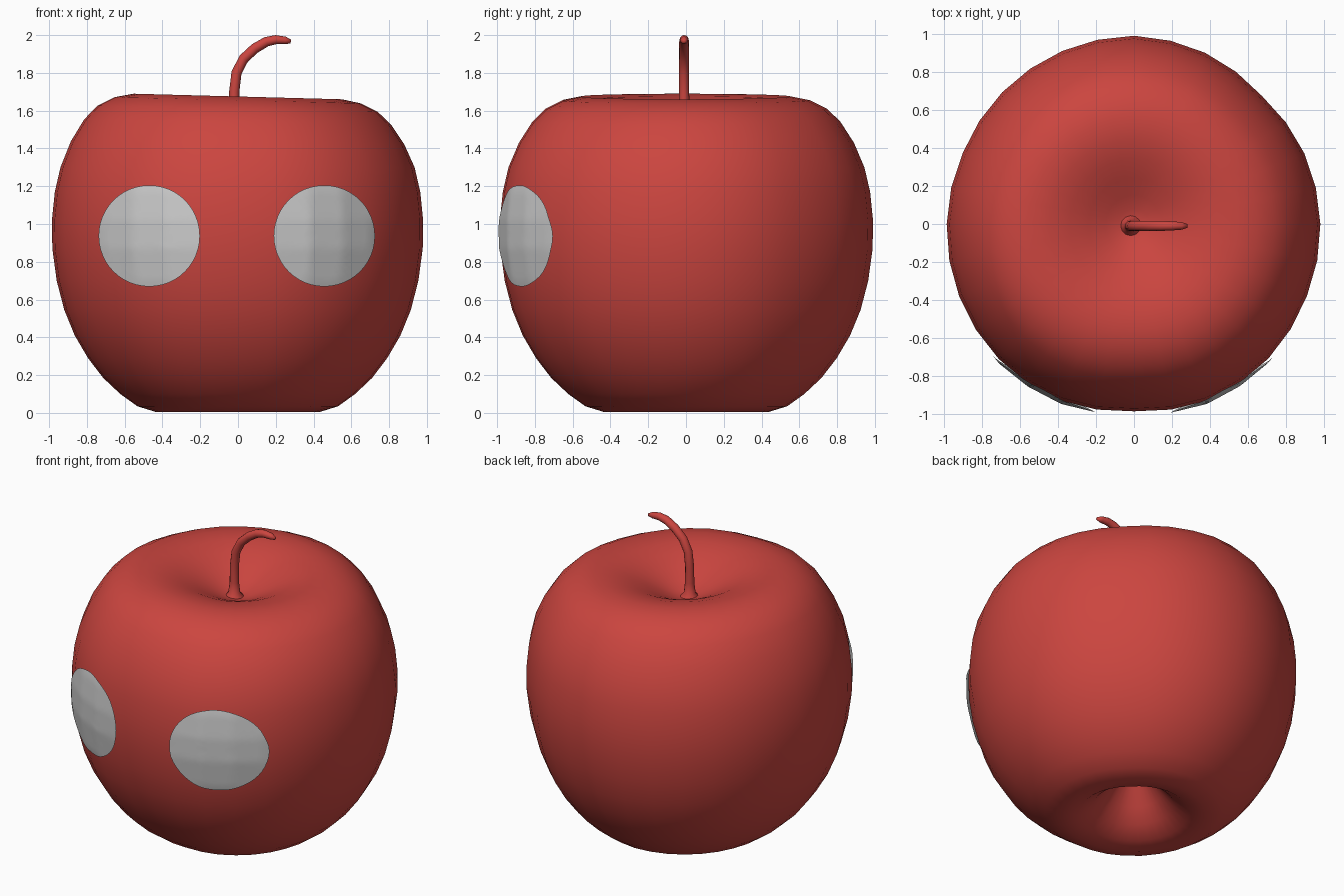
import bpy, bmesh, math
from mathutils import Vector
from mathutils.bvhtree import BVHTree

if "Cube" in bpy.data.objects:
    bpy.data.objects.remove(bpy.data.objects["Cube"])

red = bpy.data.materials.new("red_skin")
red.diffuse_color = (0.6, 0.06, 0.05, 1)
red.use_nodes = True
red.node_tree.nodes["Principled BSDF"].inputs["Base Color"].default_value = red.diffuse_color


def finish(bm, name, mat=None):
    me = bpy.data.meshes.new(name)
    bm.to_mesh(me)
    ob = bpy.data.objects.new(name, me)
    bpy.context.collection.objects.link(ob)
    for p in me.polygons:
        p.use_smooth = True
    if mat:
        me.materials.append(mat)
    return ob


# Apple body: profile from the bottom hollow, over the outside, into the top dip
PROFILE = [(0.05, 0.32), (0.1, 0.26), (0.17, 0.16), (0.24, 0.08), (0.33, 0.02),
           (0.43, 0.004), (0.53, 0.035), (0.62, 0.1), (0.71, 0.185), (0.79, 0.29),
           (0.86, 0.41), (0.915, 0.545), (0.955, 0.7), (0.978, 0.87), (0.98, 1.02),
           (0.965, 1.17), (0.935, 1.3), (0.88, 1.43), (0.81, 1.54), (0.74, 1.61),
           (0.65, 1.655), (0.55, 1.675), (0.44, 1.664), (0.34, 1.635),
           (0.24, 1.59), (0.15, 1.545), (0.08, 1.515), (0.03, 1.505)]
# Widest radius every 22.5 degrees, giving a slightly lumpy outline
LUMPS = [0.98, 0.97, 0.952, 0.975, 0.99, 0.985, 0.98, 0.975,
         0.985, 0.995, 1.005, 1.005, 0.985, 1.005, 1.0, 0.985]
SIDES = 32

bm = bmesh.new()
rings = []
for r, z in PROFILE:
    ring = []
    for i in range(SIDES):
        a = 2 * math.pi * i / SIDES
        k = (LUMPS[i // 2] + LUMPS[((i + 1) // 2) % 16]) / 2 / 0.98
        x, y = r * k * math.cos(a), r * k * math.sin(a)
        tilt = -0.025 * x * max(0, z - 1.3) / 0.35
        ring.append(bm.verts.new((x, y, z + tilt)))
    rings.append(ring)
for lo, hi in zip(rings, rings[1:]):
    for i in range(SIDES):
        j = (i + 1) % SIDES
        bm.faces.new((lo[i], lo[j], hi[j], hi[i]))
bm.faces.new(rings[0][::-1])
bm.faces.new(rings[-1])
bm.normal_update()
tree = BVHTree.FromBMesh(bm)
finish(bm, "apple_body", red)
bm.free()


# Round eye patches draped over the front of the body
def eye_patch(name, cx, cz=0.937, radius=0.268, n=48, steps=10):
    bm = bmesh.new()

    def drape(x, z):
        hit = tree.ray_cast(Vector((x, -3, z)), Vector((0, 1, 0)))[0]
        y = hit.y - 0.016 / max(0.5, abs(hit.y))
        return bm.verts.new((x, y, z))

    centre = drape(cx, cz)
    prev = None
    for s in range(1, steps + 1):
        r = radius * s / steps
        ring = [drape(cx + r * math.cos(2 * math.pi * i / n),
                      cz + r * math.sin(2 * math.pi * i / n)) for i in range(n)]
        for i in range(n):
            j = (i + 1) % n
            if prev:
                bm.faces.new((prev[i], ring[i], ring[j], prev[j]))
            else:
                bm.faces.new((centre, ring[i], ring[j]))
        prev = ring
    finish(bm, name)
    bm.free()


eye_patch("left_eye_patch", -0.47)
eye_patch("right_eye_patch", 0.457)

# Curved stem, flared where it meets the dip and thin at the tip
STEM = [(-0.02, 1.49, 0.07), (-0.02, 1.53, 0.036), (-0.02, 1.6, 0.028), (-0.02, 1.7, 0.027),
        (-0.008, 1.8, 0.027), (0.03, 1.875, 0.027), (0.09, 1.93, 0.027),
        (0.15, 1.965, 0.026), (0.2, 1.976, 0.024), (0.25, 1.972, 0.02), (0.28, 1.966, 0.01)]
bm = bmesh.new()
rings = []
for k, (x, z, r) in enumerate(STEM):
    a, b = STEM[max(k - 1, 0)], STEM[min(k + 1, len(STEM) - 1)]
    t = Vector((b[0] - a[0], 0, b[1] - a[1])).normalized()
    side = Vector((t.z, 0, -t.x))
    rings.append([bm.verts.new(Vector((x, -0.01, z)) + side * r * math.cos(q)
                               + Vector((0, 1, 0)) * r * math.sin(q))
                  for q in (2 * math.pi * i / 12 for i in range(12))])
for lo, hi in zip(rings, rings[1:]):
    for i in range(12):
        j = (i + 1) % 12
        bm.faces.new((lo[i], lo[j], hi[j], hi[i]))
bm.faces.new(rings[-1])
bmesh.ops.recalc_face_normals(bm, faces=bm.faces)
finish(bm, "stem", red)
bm.free()
